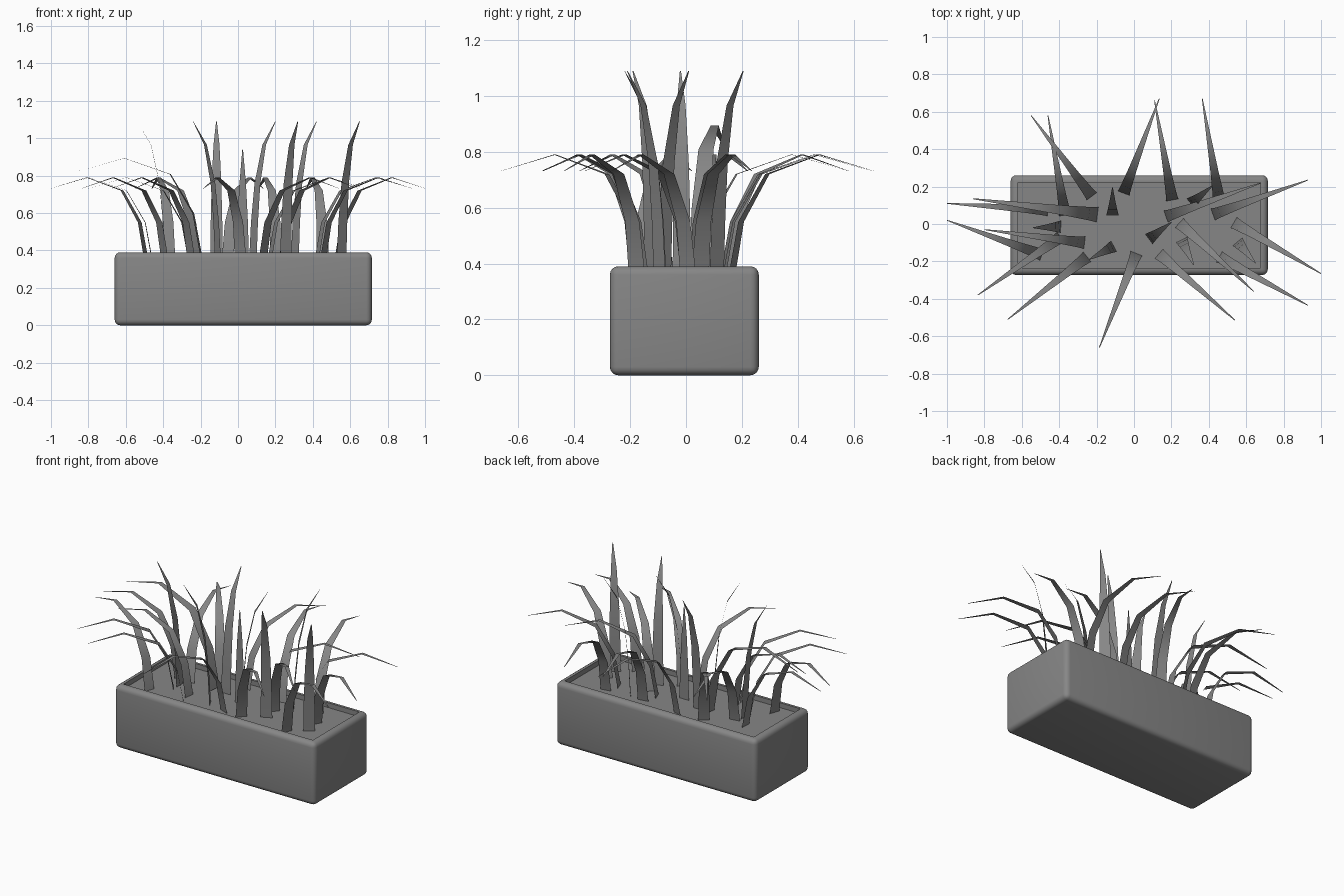
import bpy, bmesh
from mathutils import Vector

if "Cube" in bpy.data.objects:
    bpy.data.objects.remove(bpy.data.objects["Cube"])

SOIL = 0.36

grey = bpy.data.materials.new("dark_grey")
grey.diffuse_color = (0.24, 0.24, 0.24, 1)
grey.use_nodes = True
grey.node_tree.nodes["Principled BSDF"].inputs["Base Color"].default_value = grey.diffuse_color


def finish(name, bm, angle=0.6):
    mesh = bpy.data.meshes.new(name)
    bm.to_mesh(mesh)
    bm.free()
    obj = bpy.data.objects.new(name, mesh)
    mesh.materials.append(grey)
    bpy.context.collection.objects.link(obj)
    bpy.ops.object.select_all(action='DESELECT')
    bpy.context.view_layer.objects.active = obj
    obj.select_set(True)
    bpy.ops.object.shade_smooth_by_angle(angle=angle)


# Trough: rounded box with the top inset and sunk down to the soil level
bm = bmesh.new()
bmesh.ops.create_cube(bm, size=1)
bmesh.ops.scale(bm, vec=(1.375, 0.533, 0.39), verts=bm.verts)
bmesh.ops.translate(bm, vec=(0.028, -0.006, 0.195), verts=bm.verts)
bmesh.ops.bevel(bm, geom=bm.edges[:], offset=0.03, segments=4, profile=0.5, affect='EDGES')
top = max(bm.faces, key=lambda f: f.calc_center_median().z)
bmesh.ops.inset_region(bm, faces=[top], thickness=0.012)
sunk = bmesh.ops.extrude_discrete_faces(bm, faces=[top])['faces'][0]
for v in sunk.verts:
    v.co.z = SOIL
finish("planter_trough", bm)

# Blade profiles: (distance outward, height, half width)
BENT = [(0, .36, .033), (.035, .55, .029), (.135, .72, .022), (.335, .79, .012), (.54, .732, .002)]
TALL = [(0, .36, .033), (.01, .55, .031), (.03, .76, .026), (.075, .965, .016), (.15, 1.09, .002)]
STRAIGHT = [(0, .36, .033), (0, .55, .028), (0, .75, .018), (0, .94, .002)]
LARGE = [(r * 1.24, .34 + (z - .34) * 1.23, w * 1.23) for r, z, w in BENT]


# A flat tapering strip, placed so that its end lands on the tip
def blade(name, profile, base, tip):
    base, tip = Vector(base), Vector(tip)
    out = (tip - base).normalized()
    side = Vector((-out.y, out.x))
    reach = profile[-1][0]
    bm = bmesh.new()
    rows = []
    for r, z, w in profile:
        centre = tip + out * (r - reach)
        rows.append([bm.verts.new((*(centre + side * s * w), z)) for s in (-1, 1)])
    for a, b in zip(rows, rows[1:]):
        bm.faces.new(a[::-1] + b)
    finish(name, bm, 1.2)


# Drooping blades: base x, y and tip x, y
bent = [
    (-.22, .14, -.55, .58), (-.37, .06, -.46, .58), (-.055, .165, .135, .67),
    (.205, .125, .11, .66), (.45, .16, .365, .67), (.42, .05, .93, .235),
    (.17, .04, .68, .22), (.53, .01, 1.0, -.265), (.26, -.01, .64, -.36),
    (.455, -.175, .93, -.435), (.135, -.16, .54, -.515), (.01, -.165, -.185, -.66),
    (-.25, -.175, -.675, -.51), (-.385, -.065, -.835, -.38), (-.265, -.1, -.8, -.03),
    (-.46, .075, -1.0, .11), (-.49, -.165, -1.0, .02),
]
for i, (a, b, c, d) in enumerate(bent):
    blade(f"bent_blade_{i + 1}", BENT, (a, b), (c, d))
blade("large_bent_blade", LARGE, (-.195, .05), (-.86, .135))

# Upright blades
tall = [
    (-.115, .045, -.115, .195), (-.39, -.015, -.54, -.02), (-.1, -.115, -.24, -.19),
    (.08, -.08, .2, .01), (.31, .115, .42, .205), (.255, -.085, .32, -.22),
    (.55, -.09, .65, -.21),
]
for i, (a, b, c, d) in enumerate(tall):
    blade(f"tall_blade_{i + 1}", TALL, (a, b), (c, d))
blade("straight_blade", STRAIGHT, (.025, 1), (.025, -.018))
